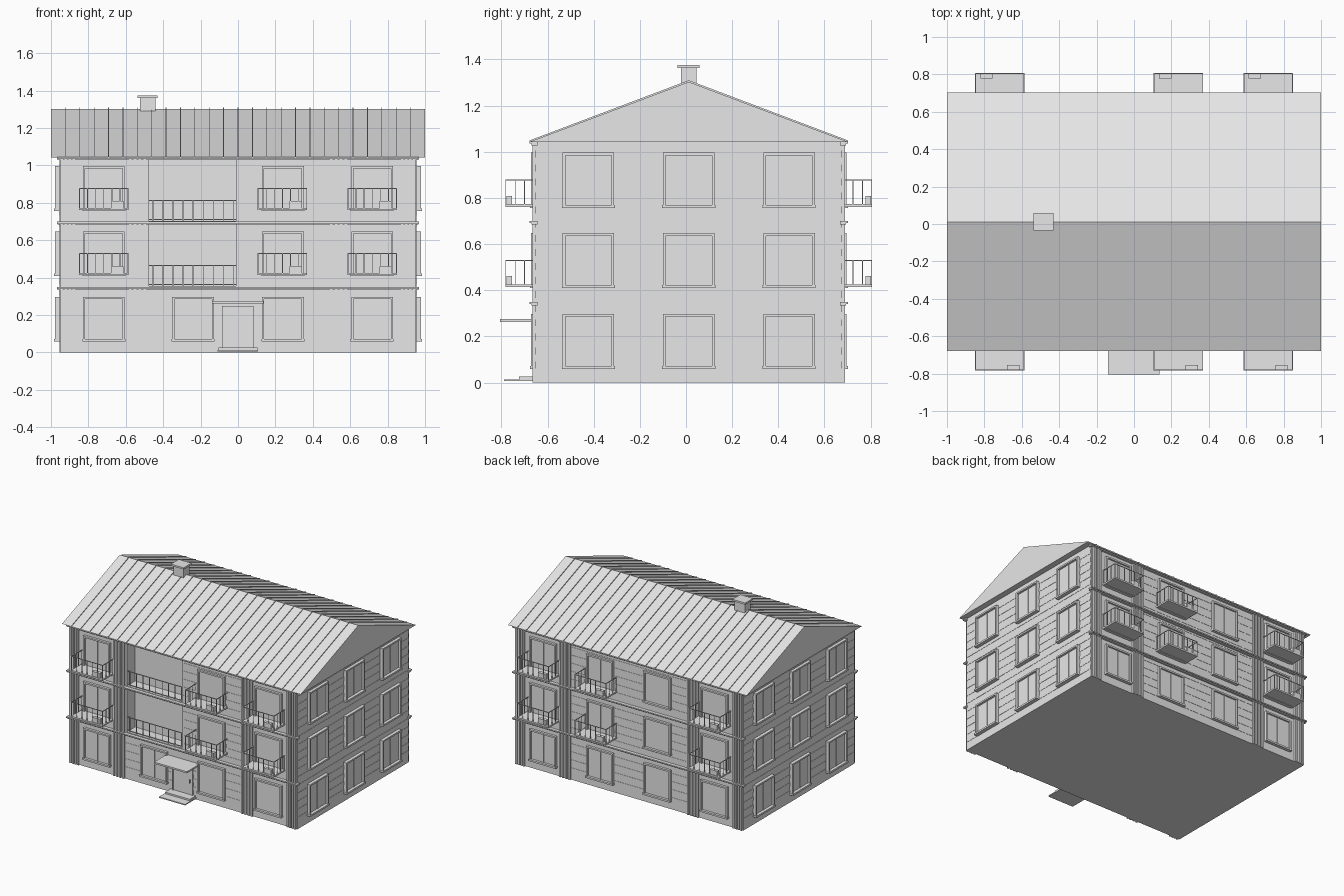
import bpy, bmesh
from mathutils import Matrix, Vector

if "Cube" in bpy.data.objects:
    bpy.data.objects.remove(bpy.data.objects["Cube"])

CY = 0.012          # centre line of the house in y
WX, WD = 0.955, 0.665   # half width and half depth of the walls
FLOORS = [0.0, 0.35, 0.698]
COLS = [-0.7175, -0.24, 0.24, 0.7175]

grey = bpy.data.materials.new("light_grey")
grey.diffuse_color = (0.8, 0.8, 0.8, 1)
grey.use_nodes = True
grey.node_tree.nodes["Principled BSDF"].inputs["Base Color"].default_value = grey.diffuse_color


class Part:
    """One object gathered from boxes and prisms."""
    def __init__(self, name):
        self.name, self.bm = name, bmesh.new()

    def box(self, x0, x1, y0, y1, z0, z1):
        c = Vector(((x0 + x1) / 2, (y0 + y1) / 2, (z0 + z1) / 2))
        s = (abs(x1 - x0), abs(y1 - y0), abs(z1 - z0), 1)
        bmesh.ops.create_cube(self.bm, size=1, matrix=Matrix.Translation(c) @ Matrix.Diagonal(s))

    def on(self, side, u0, u1, d0, d1, z0, z1):
        """Box on a wall: u runs to the right seen from outside, d runs outwards."""
        if side == "front":
            self.box(u0, u1, CY - WD - d0, CY - WD - d1, z0, z1)
        elif side == "back":
            self.box(-u0, -u1, CY + WD + d0, CY + WD + d1, z0, z1)
        elif side == "right":
            self.box(WX + d0, WX + d1, CY + u0, CY + u1, z0, z1)
        else:
            self.box(-WX - d0, -WX - d1, CY - u0, CY - u1, z0, z1)

    def prism(self, x0, x1, profile):
        """Extrude a y-z outline along x."""
        a = [self.bm.verts.new((x0, y, z)) for y, z in profile]
        f = self.bm.faces.new(a)
        r = bmesh.ops.extrude_face_region(self.bm, geom=[f])
        vs = [v for v in r["geom"] if isinstance(v, bmesh.types.BMVert)]
        bmesh.ops.translate(self.bm, verts=vs, vec=(x1 - x0, 0, 0))
        bmesh.ops.recalc_face_normals(self.bm, faces=self.bm.faces[:])

    def done(self):
        me = bpy.data.meshes.new(self.name)
        self.bm.to_mesh(me)
        self.bm.free()
        me.materials.append(grey)
        ob = bpy.data.objects.new(self.name, me)
        bpy.context.collection.objects.link(ob)
        return ob


# walls with two open loggias cut into the front
walls = Part("walls")
walls.box(-WX, WX, CY - WD, CY + WD, 0, 1.045)
walls = walls.done()
cut = Part("loggia_cutter")
for z in FLOORS[1:]:
    cut.on("front", -0.475, -0.012, -0.1, 0.1, z + 0.005, z + 0.333)
cut = cut.done()
cut.hide_render = True
mod = walls.modifiers.new("loggias", "BOOLEAN")
mod.object, mod.operation, mod.solver = cut, "DIFFERENCE", "EXACT"
bpy.context.view_layer.objects.active = walls
bpy.ops.object.modifier_apply(modifier="loggias")
bpy.data.objects.remove(cut)

# gable roof with standing seams
EY, EZ, RZ = WD + 0.025, 1.043, 1.303
roof = Part("roof")
roof.prism(-1, 1, [(CY - EY, EZ), (CY + EY, EZ), (CY, RZ)])
roof.done()
seams = Part("roof_seams")
for i in range(1, 26):
    x = -1 + i * 2 / 26
    seams.prism(x - 0.002, x + 0.002, [(CY - EY, EZ), (CY, RZ), (CY + EY, EZ),
                                       (CY + EY, EZ + 0.006), (CY, RZ + 0.007), (CY - EY, EZ + 0.006)])
seams.done()

# chimney
ch = Part("chimney")
ch.box(-0.525, -0.44, -0.022, 0.045, 1.27, 1.362)
ch.box(-0.537, -0.43, -0.036, 0.058, 1.362, 1.375)
ch.done()

# floor bands and cornice along front and back
bands = Part("floor_bands")
for side in ("front", "back"):
    for z in (0.333, 0.684, 1.028):
        bands.on(side, -0.965, 0.965, -0.01, 0.016, z, z + 0.009)
        bands.on(side, -0.967, 0.967, -0.01, 0.025, z + 0.007, z + 0.016)
bands.done()

# ribbed vertical panels at the corners and between the bays
panels = Part("ribbed_panels")
for side in ("front", "back"):
    for s in (-1, 1):
        for a, b in ((0.87, 0.95), (0.49, 0.585)):
            panels.on(side, s * a, s * b, -0.002, 0.004, 0, 1.035)
            for k in range(4):
                u = s * (a + 0.008 + k * (b - a - 0.016) / 3)
                panels.on(side, u - 0.007, u + 0.007, 0, 0.012, 0, 1.035)
panels.done()

# fine horizontal boarding on the plain wall areas
boards = Part("wall_boarding")
for k in range(1, 17):
    z = k * 0.061
    for side in ("left", "right"):
        boards.on(side, -WD, WD, -0.001, 0.002, z, z + 0.03)
    boards.on("back", -0.49, 0.49, -0.001, 0.002, z, z + 0.03)
    boards.on("front", -0.49 if z < 0.3 else 0.0, 0.49, -0.001, 0.002, z, z + 0.03)
boards.done()

# windows: frame, two panes, mullion and sill
windows = Part("windows")


def window(side, u, zf, out):
    w, z0, z1, t = 0.112, zf + 0.062, zf + 0.298, 0.012
    for s in (-1, 1):
        windows.on(side, u + s * w, u + s * (w - t), -0.01, out, z0, z1)
        windows.on(side, u + s * 0.004, u + s * (w - t), -0.01, out * 0.3, z0, z1)
    windows.on(side, u - w, u + w, -0.01, out, z1 - t, z1)
    windows.on(side, u - 0.004, u + 0.004, -0.01, out * 0.5, z0, z1)
    windows.on(side, u - w - 0.003, u + w + 0.003, -0.01, out + 0.006, z0 - 0.003, z0 + 0.01)


for i, zf in enumerate(FLOORS):
    for u in COLS:
        if i == 0 or u != -0.24:
            window("front", u, zf, 0.018)
        window("back", u, zf, 0.018)
    for side in ("left", "right"):
        for u in (-0.435, 0, 0.435):
            window(side, u, zf, 0.024)
windows.done()

# balconies: slab, railing and planter box
slabs, rails, planters = Part("balcony_slabs"), Part("balcony_railings"), Part("planter_boxes")
R = 0.002
for side, cols in (("front", (-0.7175, 0.2375, 0.7175)), ("back", (-0.7175, -0.2375, 0.7175))):
    for zf in FLOORS[1:]:
        z, top = zf + 0.063, zf + 0.182
        for u in cols:
            w, d = 0.132, 0.13
            slabs.on(side, u - w, u + w, -0.01, d, z, z + 0.012)
            rails.on(side, u - w, u + w, d - 2 * R, d, top - 0.005, top)
            for k in range(7):
                p = u - w + R + k * (2 * w - 2 * R) / 6
                rails.on(side, p - R, p + R, d - 2 * R, d, z, top)
            for s in (-1, 1):
                rails.on(side, u + s * w, u + s * (w - 2 * R), 0, d, top - 0.005, top)
                for k in range(3):
                    p = 0.04 * k + 0.005
                    rails.on(side, u + s * w, u + s * (w - 2 * R), p, p + 2 * R, z, top)
            planters.on(side, u + 0.038, u + 0.104, d - 0.03, d - 0.005, z + 0.012, z + 0.048)
slabs.done()
rails.done()
planters.done()

# loggia railings
lr = Part("loggia_railings")
for zf in FLOORS[1:]:
    z, top = zf + 0.003, zf + 0.117
    lr.on("front", -0.475, -0.012, -0.014, -0.009, top - 0.005, top)
    lr.on("front", -0.475, -0.012, -0.014, -0.009, z + 0.008, z + 0.012)
    for k in range(9):
        p = -0.455 + k * 0.43 / 8
        lr.on("front", p - R, p + R, -0.014, -0.01, z, top)
lr.done()

# entrance: door, frame, canopy and steps
door = Part("entrance_door")
door.on("front", -0.078, 0.075, -0.01, 0.006, 0.02, 0.24)
for a, b in ((-0.086, -0.078), (0.075, 0.083)):
    door.on("front", a, b, -0.01, 0.012, 0.02, 0.246)
door.on("front", -0.086, 0.083, -0.01, 0.012, 0.24, 0.248)
door.on("front", 0.055, 0.062, 0.0, 0.014, 0.115, 0.14)
door.done()
canopy = Part("entrance_canopy")
canopy.on("front", -0.14, 0.135, -0.01, 0.152, 0.263, 0.275)
canopy.done()
steps = Part("entrance_steps")
steps.on("front", -0.11, 0.108, -0.01, 0.135, 0.006, 0.014)
steps.on("front", -0.105, 0.103, -0.01, 0.07, 0.014, 0.026)
steps.done()
